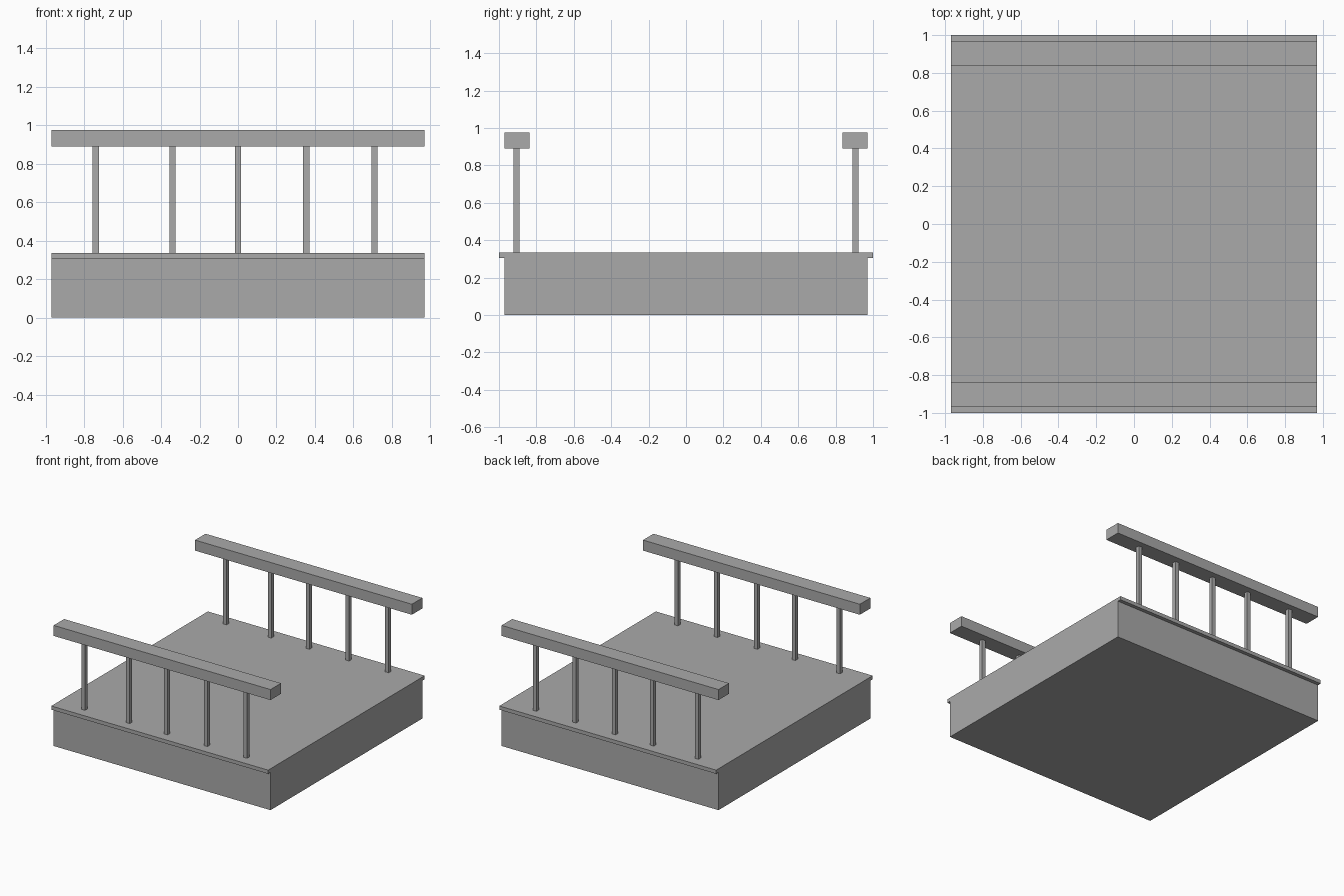
import bpy

# Remove the default object
if "Cube" in bpy.data.objects:
    bpy.data.objects.remove(bpy.data.objects["Cube"], do_unlink=True)

# Single plain grey material
GREY = (0.4, 0.4, 0.4, 1.0)
grey = bpy.data.materials.new("plain_grey")
grey.use_nodes = True
grey.diffuse_color = GREY
grey.node_tree.nodes["Principled BSDF"].inputs["Base Color"].default_value = GREY


def box(name, low, high):
    """Add a flat-sided box between two opposite corners."""
    centre = [(a + b) / 2 for a, b in zip(low, high)]
    size = [b - a for a, b in zip(low, high)]
    bpy.ops.mesh.primitive_cube_add(size=1, location=centre)
    obj = bpy.context.object
    obj.name = name
    obj.scale = size
    bpy.ops.object.transform_apply(location=False, rotation=False, scale=True)
    obj.data.materials.append(grey)
    return obj


HALF = 0.97          # half length of base, deck and rails
DECK_BOTTOM, DECK_TOP = 0.305, 0.335
RAIL_BOTTOM, RAIL_TOP = 0.89, 0.975
POST_HALF = 0.016
POST_X = (-0.74, -0.34, 0.0, 0.355, 0.71)

# Solid base and the thin deck that overhangs it at front and back
box("base", (-HALF, -HALF, 0), (HALF, HALF, DECK_BOTTOM))
box("deck", (-HALF, -1, DECK_BOTTOM), (HALF, 1, DECK_TOP))

# Handrails on rows of posts, front and back
for side, sign in (("front", -1), ("back", 1)):
    y_in, y_out = sorted((sign * 0.836, sign * HALF))
    box(side + "_handrail", (-HALF, y_in, RAIL_BOTTOM), (HALF, y_out, RAIL_TOP))
    y = sign * 0.905
    for i, x in enumerate(POST_X, 1):
        box(f"{side}_post_{i}",
            (x - POST_HALF, y - POST_HALF, DECK_TOP),
            (x + POST_HALF, y + POST_HALF, RAIL_BOTTOM))
